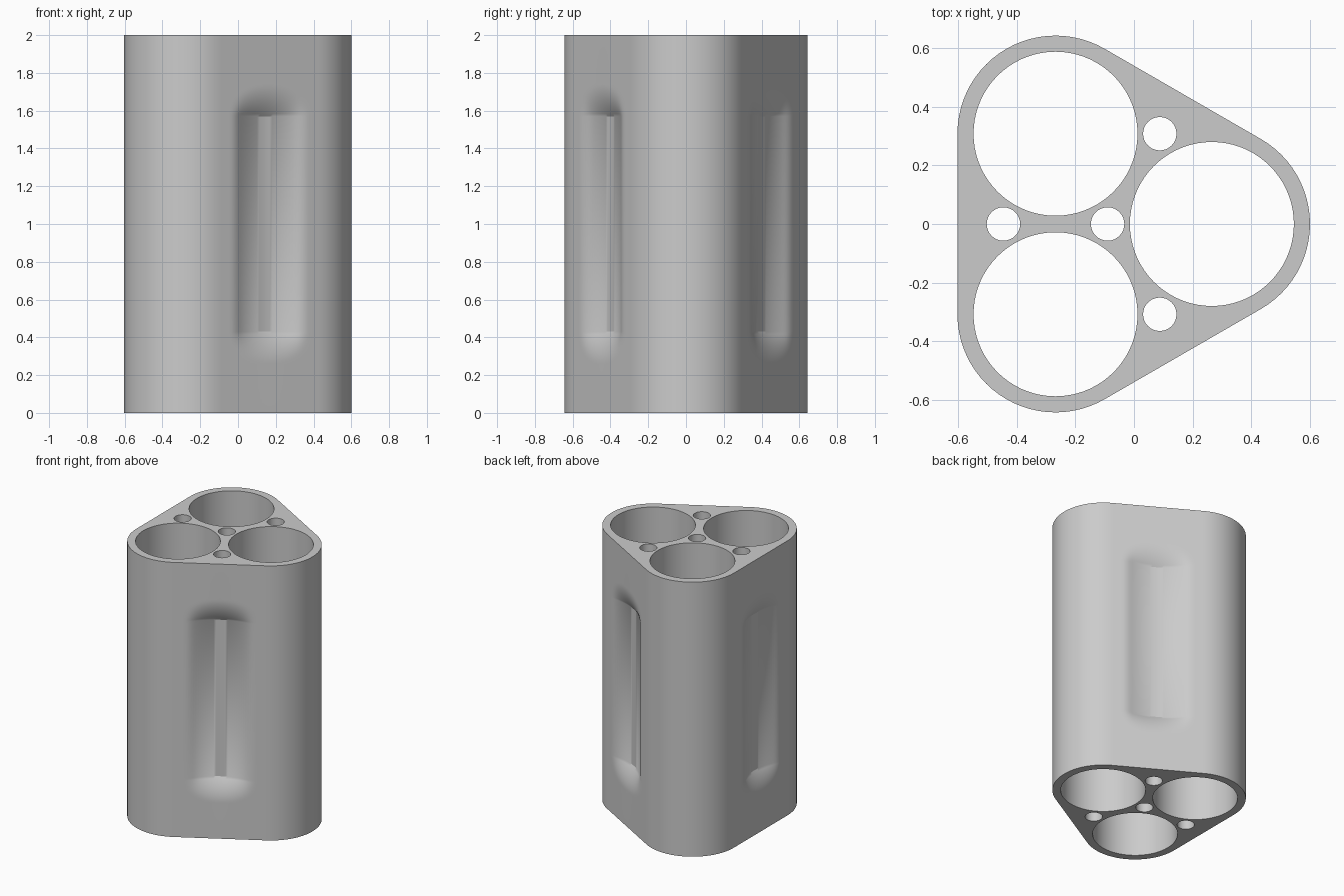
import bpy, bmesh
from math import sin, cos, pi, radians, sqrt
from mathutils import Vector

cube = bpy.data.objects.get("Cube")
if cube:
    bpy.data.objects.remove(cube, do_unlink=True)

HEIGHT = 2.0
CENTRE = Vector((-0.09, 0, 0))
REACH, OUTER_R, BORE_R, PIN_R = 0.356, 0.335, 0.28, 0.057
HALF = REACH * sin(pi / 3)            # half length of each flat side
FLAT = REACH / 2 + OUTER_R            # centre to flat side
LOW, HIGH, FADE = 0.43, 1.57, 0.17    # grip recess floor and end ramps


def polar(deg, r):
    return Vector((cos(radians(deg)), sin(radians(deg)), 0)) * r


def recess(u, z):
    """Depth of the finger recess: a shallow scoop with rounded rims and ramped ends."""
    a, core, rim = 0.04, 0.18, 0.06
    d = abs(u)
    if d >= core + rim:
        return 0
    if d < core:
        depth = a * (1 - (d / core) ** 2) + a * rim / core
    else:
        depth = a * rim / core * ((core + rim - d) / rim) ** 2
    beyond = max(LOW - z, z - HIGH, 0)
    length = FADE * sqrt(1 - (d / (core + rim + 0.02)) ** 2)
    return depth * max(0, 1 - beyond / length) ** 2


def outline(z):
    """Rounded triangle at height z, with the recess pressed into each flat side."""
    pts = []
    for normal in (60, 180, 300):
        n, t = polar(normal, 1), polar(normal + 90, 1)
        for i in range(41):
            u = HALF * (i / 20 - 1)
            pts.append(CENTRE + n * (FLAT - recess(u, z)) + t * u)
        corner = CENTRE + polar(normal + 60, REACH)
        pts += [corner + polar(normal + 5 * i, OUTER_R) for i in range(1, 24)]
    return [p + Vector((0, 0, z)) for p in pts]


def wall(bm, rings):
    """Join stacked closed rings with quads; return the bottom and top edges."""
    loops = [[bm.verts.new(p) for p in ring] for ring in rings]
    n = len(loops[0])
    for a, b in zip(loops, loops[1:]):
        for i in range(n):
            j = (i + 1) % n
            bm.faces.new((a[i], a[j], b[j], b[i]))
    return [[bm.edges.get((lp[i], lp[(i + 1) % n])) for i in range(n)]
            for lp in (loops[0], loops[-1])]


bm = bmesh.new()

# Outer shell
ramp = [FADE * i / 12 for i in range(13)]
levels = [0] + [LOW - r for r in reversed(ramp)] + [HIGH + r for r in ramp] + [HEIGHT]
bottom, top = wall(bm, [outline(z) for z in levels])

# Three large bores and four small pin holes
holes = [(CENTRE + polar(d, REACH), BORE_R, 72) for d in (0, 120, 240)]
holes += [(CENTRE + polar(d, REACH), PIN_R, 32) for d in (60, 180, 300)]
holes.append((CENTRE, PIN_R, 32))
for c, r, n in holes:
    rings = [[c + polar(360 * i / n, r) + Vector((0, 0, z)) for i in range(n)]
             for z in (0, HEIGHT)]
    low, high = wall(bm, rings)
    bottom += low
    top += high

# End faces around the holes
for edges, direction in ((bottom, (0, 0, -1)), (top, (0, 0, 1))):
    bmesh.ops.triangle_fill(bm, edges=edges, use_beauty=True, normal=direction)
bmesh.ops.recalc_face_normals(bm, faces=bm.faces[:])

mesh = bpy.data.meshes.new("triple_tube_holder")
bm.to_mesh(mesh)
bm.free()
holder = bpy.data.objects.new("triple_tube_holder", mesh)
bpy.context.collection.objects.link(holder)

# Plain grey finish
grey = bpy.data.materials.new("plain_grey")
grey.use_nodes = True
colour = (0.6, 0.6, 0.6, 1)
grey.diffuse_color = colour
grey.node_tree.nodes["Principled BSDF"].inputs["Base Color"].default_value = colour
mesh.materials.append(grey)

bpy.ops.object.select_all(action='DESELECT')
holder.select_set(True)
bpy.context.view_layer.objects.active = holder
bpy.ops.object.shade_smooth_by_angle(angle=radians(30))
